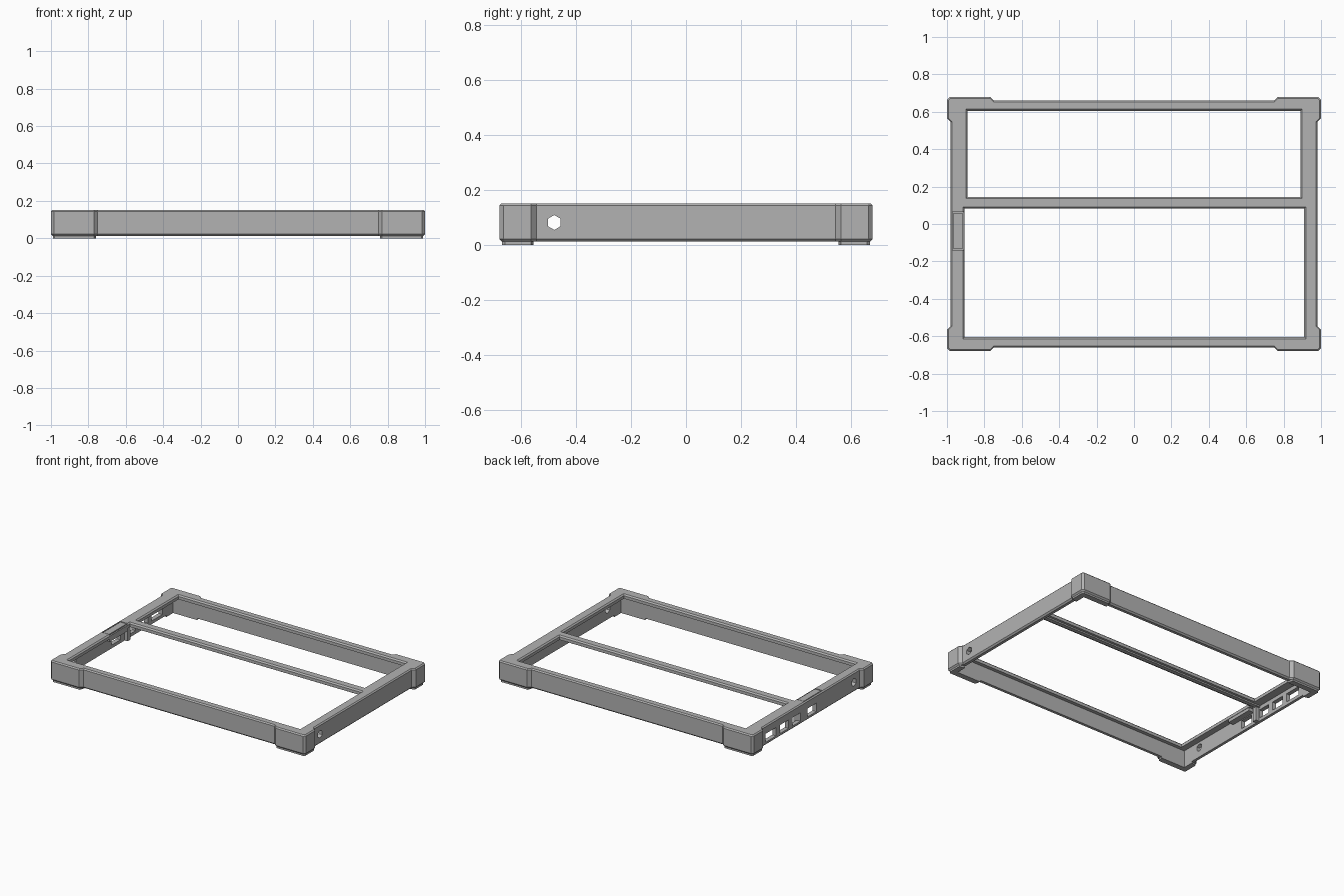
import bpy
import bmesh

cube = bpy.data.objects.get("Cube")
if cube:
    bpy.data.objects.remove(cube, do_unlink=True)

grey = bpy.data.materials.new("mid grey")
grey.use_nodes = True
colour = (0.45, 0.45, 0.45, 1)
grey.diffuse_color = colour
grey.node_tree.nodes["Principled BSDF"].inputs["Base Color"].default_value = colour


def finish(name, bm, helper=False):
    bmesh.ops.recalc_face_normals(bm, faces=bm.faces)
    mesh = bpy.data.meshes.new(name)
    bm.to_mesh(mesh)
    bm.free()
    mesh.materials.append(grey)
    obj = bpy.data.objects.new(name, mesh)
    bpy.context.collection.objects.link(obj)
    obj.hide_render = helper
    if helper:
        obj.hide_set(True)
    return obj


def loft(name, rings, helper=False):
    """Closed solid through matching rings of (x, y, z) points."""
    bm = bmesh.new()
    loops = [[bm.verts.new(p) for p in ring] for ring in rings]
    for a, b in zip(loops, loops[1:]):
        for i in range(len(a)):
            j = (i + 1) % len(a)
            bm.faces.new((a[i], a[j], b[j], b[i]))
    bm.faces.new(loops[0])
    bm.faces.new(loops[-1])
    return finish(name, bm, helper)


def rect(x0, x1, y0, y1, z, grow=0):
    return [(x0 - grow, y0 - grow, z), (x1 + grow, y0 - grow, z),
            (x1 + grow, y1 + grow, z), (x0 - grow, y1 + grow, z)]


def box(name, x0, x1, y0, y1, z0, z1, helper=False):
    return loft(name, [rect(x0, x1, y0, y1, z) for z in (z0, z1)], helper)


def cylinder(name, x, y, z, radius, depth, sides):
    bm = bmesh.new()
    bmesh.ops.create_cone(bm, cap_ends=True, segments=sides, radius1=radius,
                          radius2=radius, depth=depth)
    for v in bm.verts:
        v.co = (x + v.co.z, y + v.co.x, z + v.co.y)
    return finish(name, bm, True)


def cut(obj, *cutters):
    for cutter in cutters:
        mod = obj.modifiers.new(cutter.name, "BOOLEAN")
        mod.operation = "DIFFERENCE"
        mod.solver = "EXACT"
        mod.object = cutter


# Outline of the case with thicker, chamfered corners
def outline(z, inset=0):
    k = inset
    quarter = [(0.98 - k, 0.545), (1 - k, 0.565), (1 - k, 0.665 - k / 2),
               (0.985 - k / 2, 0.68 - k), (0.77, 0.68 - k), (0.75, 0.66 - k)]
    pts = []
    for sx, sy in ((1, 1), (-1, 1), (-1, -1), (1, -1)):
        part = [(sx * x, sy * y, z) for x, y in quarter]
        pts += part if sx * sy > 0 else part[::-1]
    return pts


frame = loft("case_frame", [outline(0.012, 0.01), outline(0.022),
                            outline(0.144), outline(0.152, 0.008)])

# Hollow underside and the two windows with bevelled rims
cut(frame, box("cavity_cutter", -0.95, 0.95, -0.63, 0.63, -0.1, 0.122, True))
for name, area in (("back", (-0.89, 0.89, 0.145, 0.605)),
                   ("front", (-0.905, 0.91, -0.605, 0.083))):
    cut(frame, loft(name + "_window_cutter",
                    [rect(*area, 0.05), rect(*area, 0.143),
                     rect(*area, 0.163, 0.02)], True))

# Port openings in the right side
for i, (y0, y1) in enumerate(((0.39, 0.51), (0.25, 0.35), (0.12, 0.21), (-0.06, 0.04))):
    cut(frame, box(f"port_cutter_{i}", -1.1, -0.93, y0, y1, 0.035, 0.095, True))
for i, y in enumerate((-0.29, -0.24)):
    cut(frame, cylinder(f"jack_cutter_{i}", -0.97, y, 0.07, 0.014, 0.1, 16))

# Hexagonal side holes
for side in (-1, 1):
    cut(frame, cylinder(f"hex_cutter_{side}", side * 0.97, -0.48, 0.082, 0.027, 0.1, 6))

# Outlined switch panel on the top
cut(frame, box("panel_slot_cutter", -0.97, -0.91, -0.14, 0.065, 0.14, 0.2, True))
box("switch_panel", -0.964, -0.916, -0.134, 0.059, 0.135, 0.15)
box("switch_housing", -0.955, -0.908, -0.14, 0.065, 0.1, 0.124)

# Crossbar stiffener and its post by the ports
box("crossbar_rib", -0.952, 0.952, 0.1, 0.128, 0.112, 0.124)
box("crossbar_post", -0.952, -0.925, 0.085, 0.115, 0.014, 0.124)

# L-shaped feet under the corners
for sx, x_name in ((1, "left"), (-1, "right")):
    for sy, y_name in ((1, "back"), (-1, "front")):
        shape = [(0.95, 0.555), (0.99, 0.565), (0.99, 0.66), (0.98, 0.67),
                 (0.77, 0.67), (0.76, 0.63), (0.95, 0.63)]
        loft(f"{y_name}_{x_name}_foot",
             [[(sx * x, sy * y, z) for x, y in shape] for z in (0, 0.015)])
